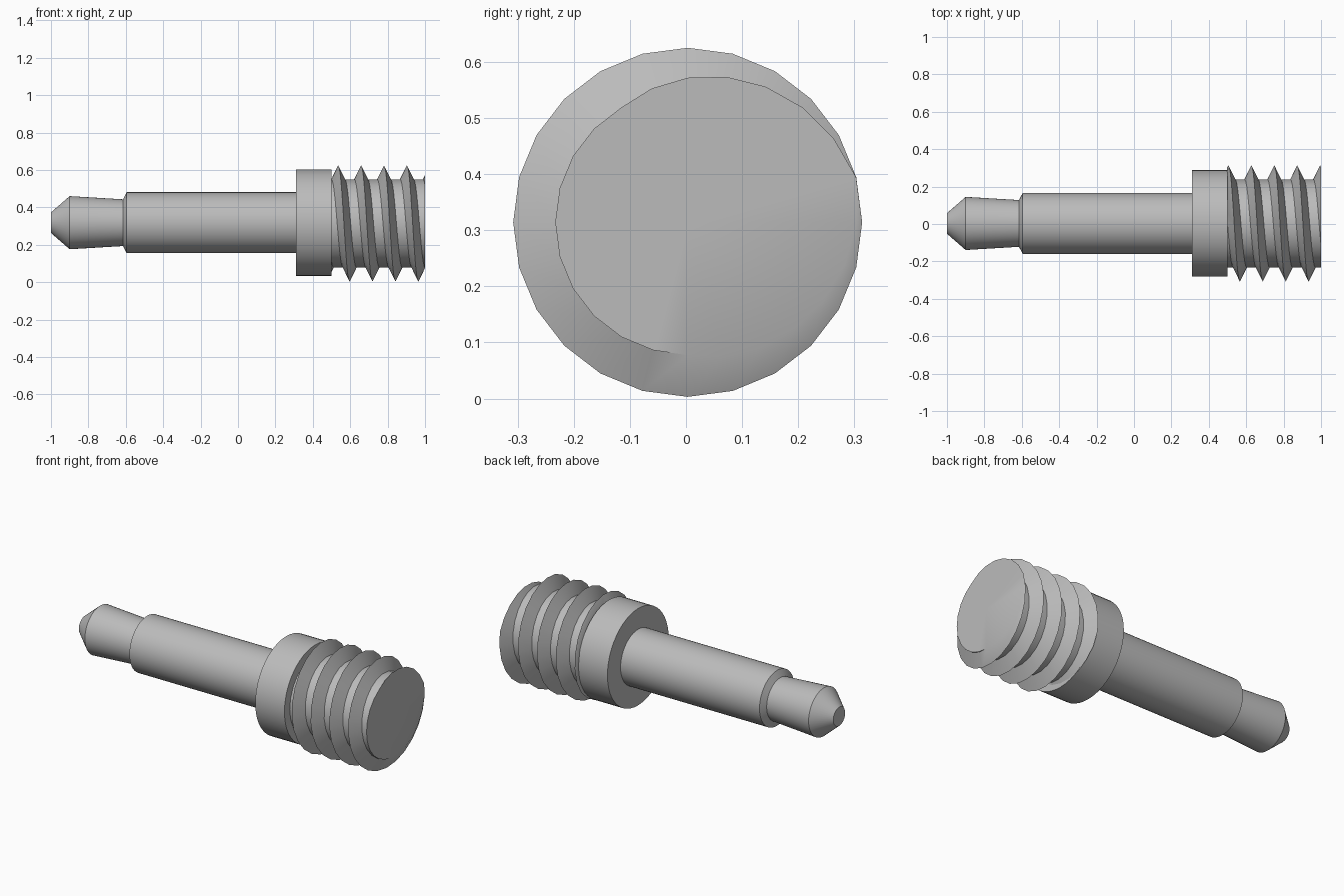
import bpy, bmesh, math

cube = bpy.data.objects.get("Cube")
if cube:
    bpy.data.objects.remove(cube, do_unlink=True)

AXIS_Y, AXIS_Z = 0.003, 0.318

steel = bpy.data.materials.new("grey steel")
steel.use_nodes = True
steel.diffuse_color = (0.5, 0.5, 0.5, 1)
steel.node_tree.nodes["Principled BSDF"].inputs["Base Color"].default_value = (0.5, 0.5, 0.5, 1)


def point(x, r, a, z=AXIS_Z):
    return (x, AXIS_Y + r * math.cos(a), z + r * math.sin(a))


def finish(name, bm, angle):
    bmesh.ops.remove_doubles(bm, verts=bm.verts, dist=1e-5)
    bmesh.ops.recalc_face_normals(bm, faces=bm.faces)
    mesh = bpy.data.meshes.new(name)
    bm.to_mesh(mesh)
    bm.free()
    mesh.materials.append(steel)
    obj = bpy.data.objects.new(name, mesh)
    bpy.context.collection.objects.link(obj)
    bpy.ops.object.select_all(action='DESELECT')
    bpy.context.view_layer.objects.active = obj
    obj.select_set(True)
    bpy.ops.object.shade_smooth_by_angle(angle=math.radians(angle))
    return obj


def lathe(name, profile, sides=48):
    """Revolve (x, radius) pairs around the long axis and cap both ends."""
    bm = bmesh.new()
    rings = [[bm.verts.new(point(x, r, math.tau * i / sides)) for i in range(sides)]
             for x, r in profile]
    for a, b in zip(rings, rings[1:]):
        for i in range(sides):
            j = (i + 1) % sides
            bm.faces.new((a[i], a[j], b[j], b[i]))
    bm.faces.new(rings[0])
    bm.faces.new(rings[-1])
    return finish(name, bm, 20)


def screw_thread(name, x0, x1, root, crest, pitch, half, first, sides=24):
    """Helical V ridge on a round core, cut flat at x0 and x1."""
    z = 0.314

    def radius(x, a):
        d = (x - first - pitch * a / math.tau) % pitch
        d = min(d, pitch - d)
        return root + (crest - root) * max(0, 1 - d / half)

    turns = int((x1 - x0) / pitch) + 2
    offsets = [k * pitch + o for k in range(-2, turns) for o in (-half, 0, half)]
    bm = bmesh.new()
    columns = []
    for i in range(sides + 1):
        a = math.tau * i / sides
        xs = [min(x1, max(x0, first + pitch * a / math.tau + o)) for o in offsets]
        xs = [x0] + xs + [x1]
        columns.append([bm.verts.new(point(x, radius(x, a), a, z)) for x in xs])
    for a, b in zip(columns, columns[1:]):
        for j in range(len(a) - 1):
            bm.faces.new((a[j], a[j + 1], b[j + 1], b[j]))
    # End caps as fans
    for x, row in ((x0, 0), (x1, -1)):
        hub = bm.verts.new((x, AXIS_Y, z))
        for a, b in zip(columns, columns[1:]):
            bm.faces.new((hub, a[row], b[row]))
    bmesh.ops.remove_doubles(bm, verts=bm.verts, dist=1e-5)
    bmesh.ops.dissolve_degenerate(bm, edges=bm.edges, dist=1e-5)
    return finish(name, bm, 30)


# Pointed tip, neck and shaft
lathe("tip_and_shaft", [(-1, 0.055), (-0.9, 0.142), (-0.615, 0.125),
                        (-0.595, 0.163), (0.32, 0.163)])
# Collar
lathe("collar", [(0.31, 0.285), (0.5, 0.285)])
# Threaded end
screw_thread("threaded_end", 0.498, 1.0, 0.236, 0.311, 0.1225, 0.036, 0.505)
